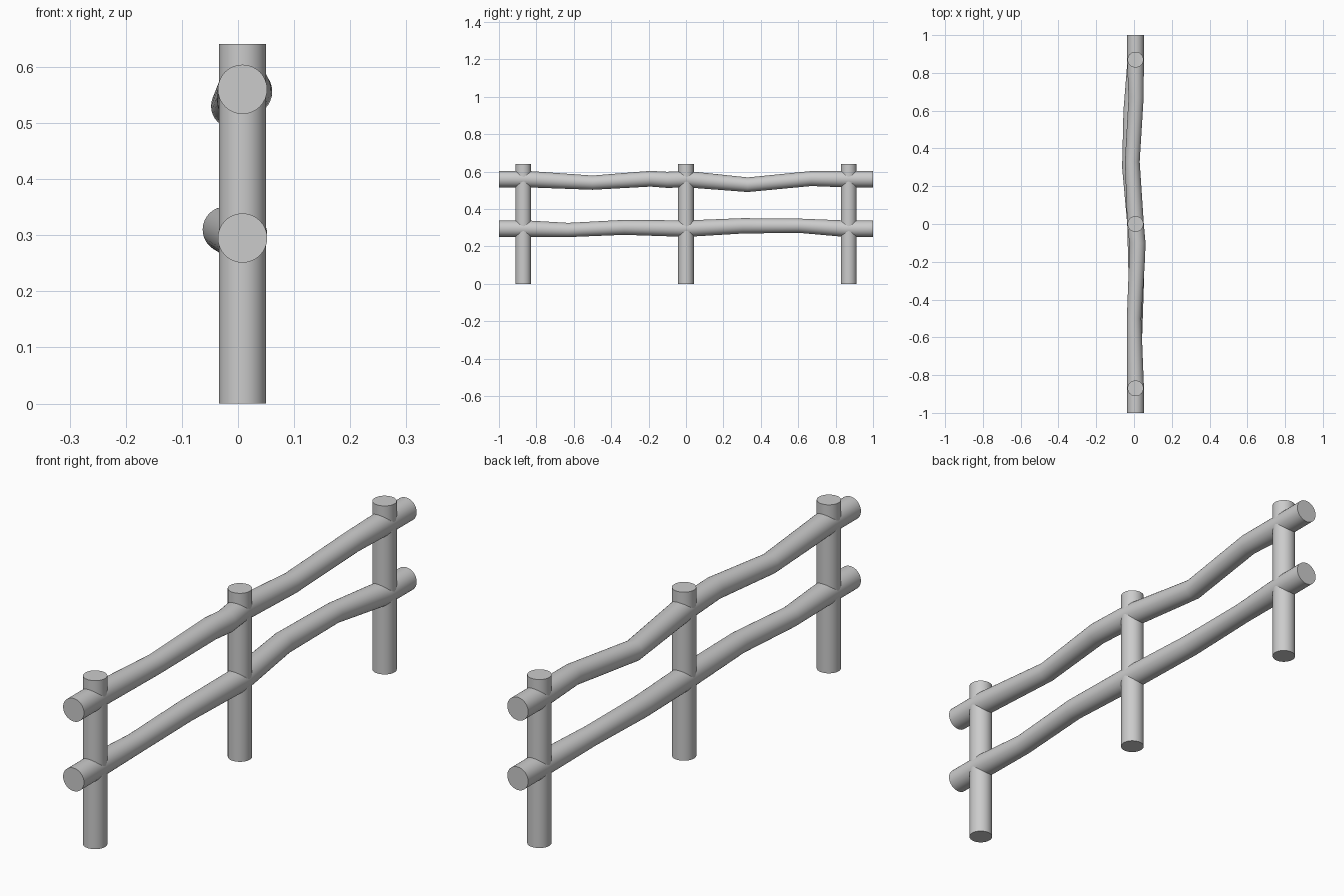
import bpy, bmesh, math

if "Cube" in bpy.data.objects:
    bpy.data.objects.remove(bpy.data.objects["Cube"])

SIDES = 32
CX = 0.008  # shared x of the post centres and rail ends

grey = bpy.data.materials.new("plain grey")
grey.diffuse_color = (0.6, 0.6, 0.6, 1)
grey.use_nodes = True
grey.node_tree.nodes["Principled BSDF"].inputs["Base Color"].default_value = grey.diffuse_color


def tube(name, rings, axis):
    """Loft circles (x, y, z, radius) lying across the given axis, capped at both ends."""
    bm = bmesh.new()
    loops = []
    for x, y, z, r in rings:
        loop = []
        for i in range(SIDES):
            a = 2 * math.pi * i / SIDES
            u, v = r * math.cos(a), r * math.sin(a)
            loop.append(bm.verts.new((x + u, y + v, z) if axis == "Z" else (x + u, y, z + v)))
        loops.append(loop)
    for a, b in zip(loops, loops[1:]):
        for i in range(SIDES):
            j = (i + 1) % SIDES
            bm.faces.new((a[i], a[j], b[j], b[i]))
    bm.faces.new(loops[0])
    bm.faces.new(loops[-1])
    bmesh.ops.recalc_face_normals(bm, faces=bm.faces)
    mesh = bpy.data.meshes.new(name)
    bm.to_mesh(mesh)
    bm.free()
    mesh.materials.append(grey)
    ob = bpy.data.objects.new(name, mesh)
    bpy.context.collection.objects.link(ob)
    bpy.ops.object.select_all(action="DESELECT")
    ob.select_set(True)
    bpy.context.view_layer.objects.active = ob
    bpy.ops.object.shade_smooth_by_angle(angle=math.radians(30))


# Upright posts
for label, y in (("front", -0.87), ("middle", 0), ("back", 0.87)):
    tube(label + "_post", [(CX, y, 0, 0.042), (CX, y, 0.641, 0.042)], "Z")

# Crooked upper rail
R = 0.044
tube("upper_rail", [
    (CX, -1, 0.56, R), (CX, -0.85, 0.56, R),
    (0.0, -0.50, 0.541, 0.038), (0.016, -0.19, 0.562, 0.042),
    (0.018, -0.10, 0.556, 0.043), (CX, 0, 0.56, R),
    (-0.009, 0.33, 0.53, 0.039), (0.011, 0.67, 0.563, 0.040),
    (CX, 0.85, 0.56, R), (CX, 1, 0.56, R)], "Y")

# Crooked lower rail
tube("lower_rail", [
    (CX, -1, 0.295, R), (CX, -0.85, 0.295, R),
    (0.004, -0.63, 0.288, 0.038), (0.012, -0.33, 0.302, 0.040),
    (CX, 0, 0.295, R),
    (-0.022, 0.30, 0.31, 0.041), (-0.018, 0.60, 0.311, 0.038),
    (CX, 0.85, 0.295, R), (CX, 1, 0.295, R)], "Y")
